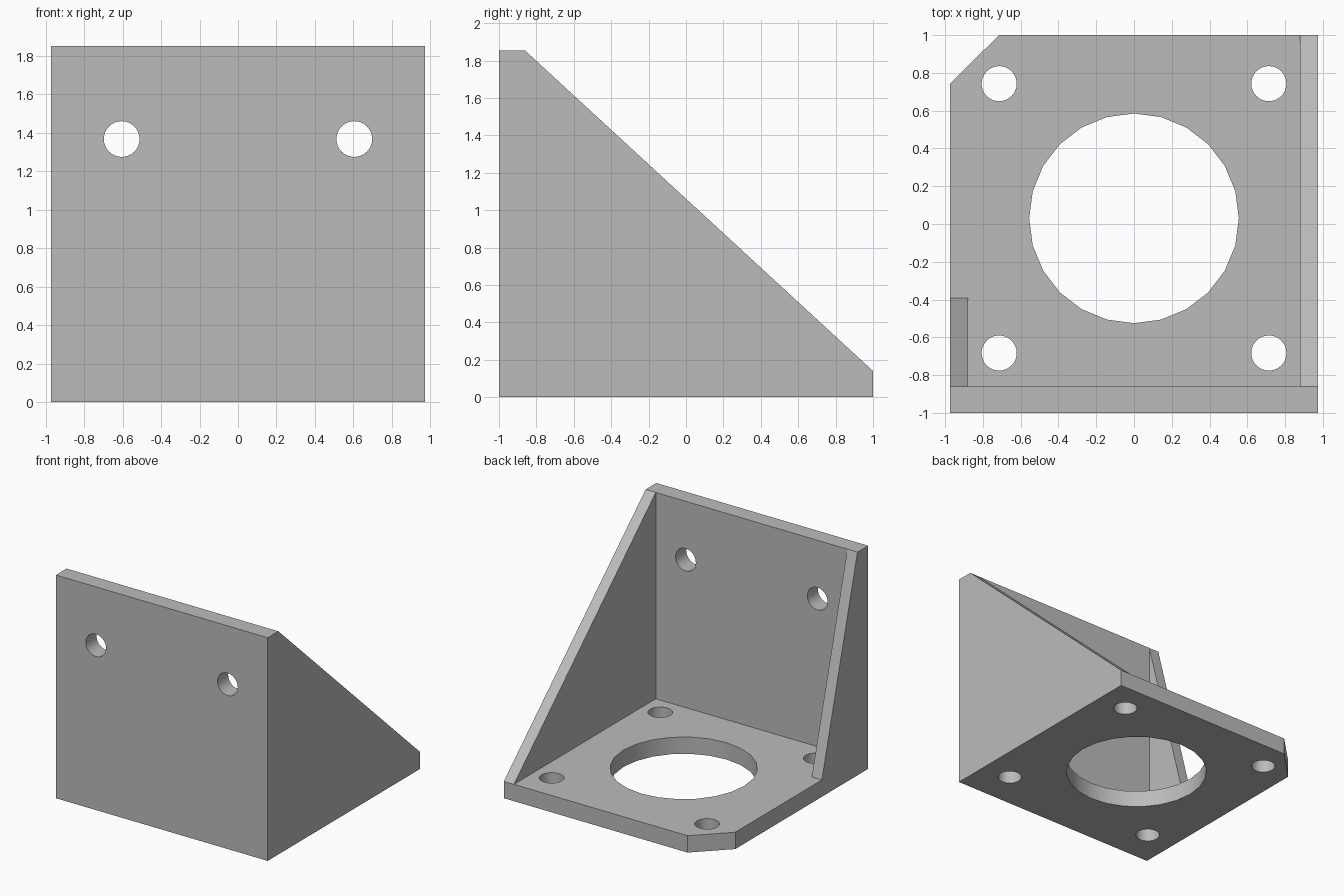
import bpy
import bmesh
from math import radians
from mathutils import Matrix, Vector

cube = bpy.data.objects.get("Cube")
if cube:
    bpy.data.objects.remove(cube, do_unlink=True)

grey = bpy.data.materials.new("plain grey")
grey.use_nodes = True
GREY = (0.5, 0.5, 0.5, 1)
grey.diffuse_color = GREY
grey.node_tree.nodes["Principled BSDF"].inputs["Base Color"].default_value = GREY

W, T, H = 0.973, 0.14, 1.853    # half width, plate thickness, height
GUSSET = 0.093                  # gusset thickness
BACK = T - 1                    # rear face of the upright plate


def add_object(name, bm):
    bmesh.ops.recalc_face_normals(bm, faces=bm.faces)
    mesh = bpy.data.meshes.new(name)
    bm.to_mesh(mesh)
    bm.free()
    mesh.materials.append(grey)
    obj = bpy.data.objects.new(name, mesh)
    bpy.context.collection.objects.link(obj)
    return obj


def prism(name, points, depth):
    """Extrude a closed outline of 3D points along depth."""
    bm = bmesh.new()
    face = bm.faces.new([bm.verts.new(p) for p in points])
    new = bmesh.ops.extrude_face_region(bm, geom=[face])["geom"]
    bmesh.ops.translate(bm, vec=depth,
                        verts=[v for v in new if isinstance(v, bmesh.types.BMVert)])
    return add_object(name, bm)


def gusset(name, x, reach):
    outline = [(-1, 0), (reach, 0), (reach, T), (BACK, H), (-1, H)]
    return prism(name, [(x, y, z) for y, z in outline], Vector((GUSSET, 0, 0)))


def hole(name, centre, radius, sides, axis="Z"):
    bm = bmesh.new()
    turn = Matrix.Rotation(radians(90), 4, "X") if axis == "Y" else Matrix()
    bmesh.ops.create_cone(bm, cap_ends=True, segments=sides, radius1=radius,
                          radius2=radius, depth=0.5,
                          matrix=Matrix.Translation(centre) @ turn)
    return add_object(name, bm)


# Base plate with one clipped corner
base = [(-W, -1), (W, -1), (W, 1), (-0.715, 1), (-W, 0.743)]
bracket = prism("bracket", [(x, y, 0) for x, y in base], Vector((0, 0, T)))

# Upright plate and the two side gussets
upright = [(-W, 0), (W, 0), (W, H), (-W, H)]
solids = [
    prism("upright_plate", [(x, -1, z) for x, z in upright], Vector((0, T, 0))),
    gusset("left_gusset", W - GUSSET, 1),
    gusset("right_gusset", -W, -0.393),
]

# Central bore, four base holes and two upright holes
holes = [hole("centre_bore", (0, 0.03, T / 2), 0.555, 24)]
for side in (-1, 1):
    for y in (-0.683, 0.743):
        holes.append(hole("base_hole", (side * 0.714, y, T / 2), 0.093, 32))
    holes.append(hole("upright_hole", (side * 0.605, BACK - T / 2, 1.368),
                      0.093, 32, "Y"))

# Combine everything into one solid
for parts, operation in ((solids, "UNION"), (holes, "DIFFERENCE")):
    for part in parts:
        mod = bracket.modifiers.new(part.name, "BOOLEAN")
        mod.operation = operation
        mod.solver = "EXACT"
        mod.object = part
bpy.context.view_layer.update()
graph = bpy.context.evaluated_depsgraph_get()
solid = bpy.data.meshes.new_from_object(bracket.evaluated_get(graph))
bracket.modifiers.clear()
bracket.data = solid
for part in solids + holes:
    bpy.data.objects.remove(part, do_unlink=True)

# Smooth hole walls, sharp plate edges
bpy.ops.object.select_all(action="DESELECT")
bracket.select_set(True)
bpy.context.view_layer.objects.active = bracket
bpy.ops.object.shade_smooth_by_angle(angle=radians(30))
